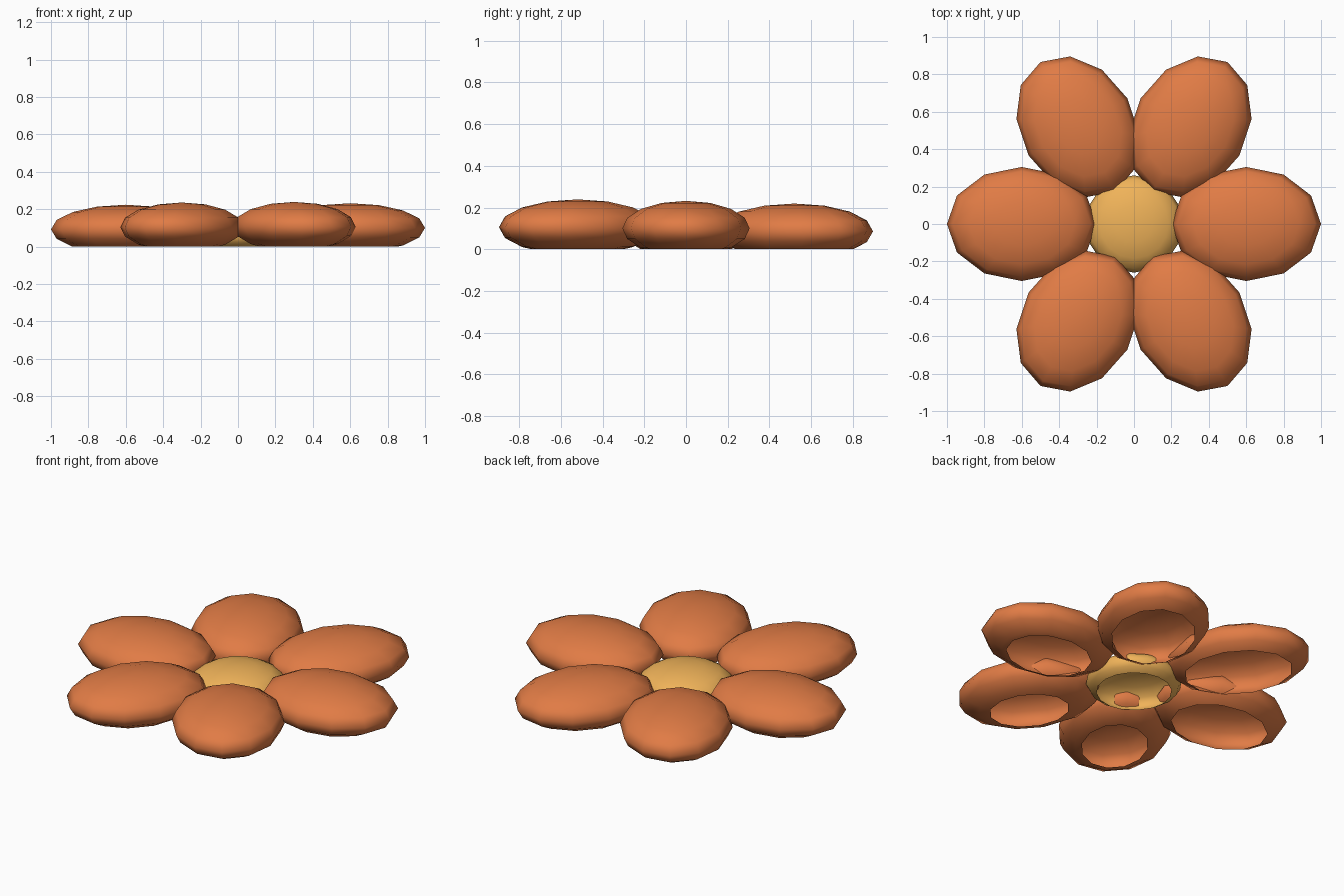
import bpy, bmesh, math
from mathutils import Matrix, Vector

if "Cube" in bpy.data.objects:
    bpy.data.objects.remove(bpy.data.objects["Cube"])


def material(name, color):
    m = bpy.data.materials.new(name)
    m.diffuse_color = color
    m.use_nodes = True
    m.node_tree.nodes["Principled BSDF"].inputs["Base Color"].default_value = m.diffuse_color
    return m


def open_shell(name, mat, center, radii, angle, segments, rings):
    """Flattened ellipsoid, cut open where it meets z = 0."""
    bm = bmesh.new()
    bmesh.ops.create_uvsphere(bm, u_segments=segments, v_segments=rings, radius=1)
    xform = (Matrix.Translation(center) @ Matrix.Rotation(angle, 4, 'Z')
             @ Matrix.Diagonal((*radii, 1)))
    bmesh.ops.transform(bm, matrix=xform, verts=bm.verts)
    bmesh.ops.bisect_plane(bm, geom=bm.verts[:] + bm.edges[:] + bm.faces[:],
                           plane_co=(0, 0, 0), plane_no=(0, 0, 1), clear_inner=True)
    for f in bm.faces:
        f.smooth = True
    mesh = bpy.data.meshes.new(name)
    bm.to_mesh(mesh)
    bm.free()
    mesh.materials.append(mat)
    obj = bpy.data.objects.new(name, mesh)
    bpy.context.collection.objects.link(obj)
    return obj


orange = material("petal_orange", (0.75, 0.20, 0.06, 1))
gold = material("center_gold", (0.87, 0.45, 0.10, 1))

# six petals, each sitting at a slightly different height
heights = [0.10, 0.087, 0.085, 0.092, 0.104, 0.107]
for i, z in enumerate(heights):
    a = math.radians(60 * i)
    pos = Vector((0.6 * math.cos(a), 0.6 * math.sin(a), z))
    open_shell(f"petal_{i + 1}", orange, pos, (0.4, 0.305, 0.132), a, 12, 8)

# domed flower center
open_shell("flower_center", gold, Vector((0, 0, 0.06)), (0.26, 0.26, 0.1), 0, 16, 8)
